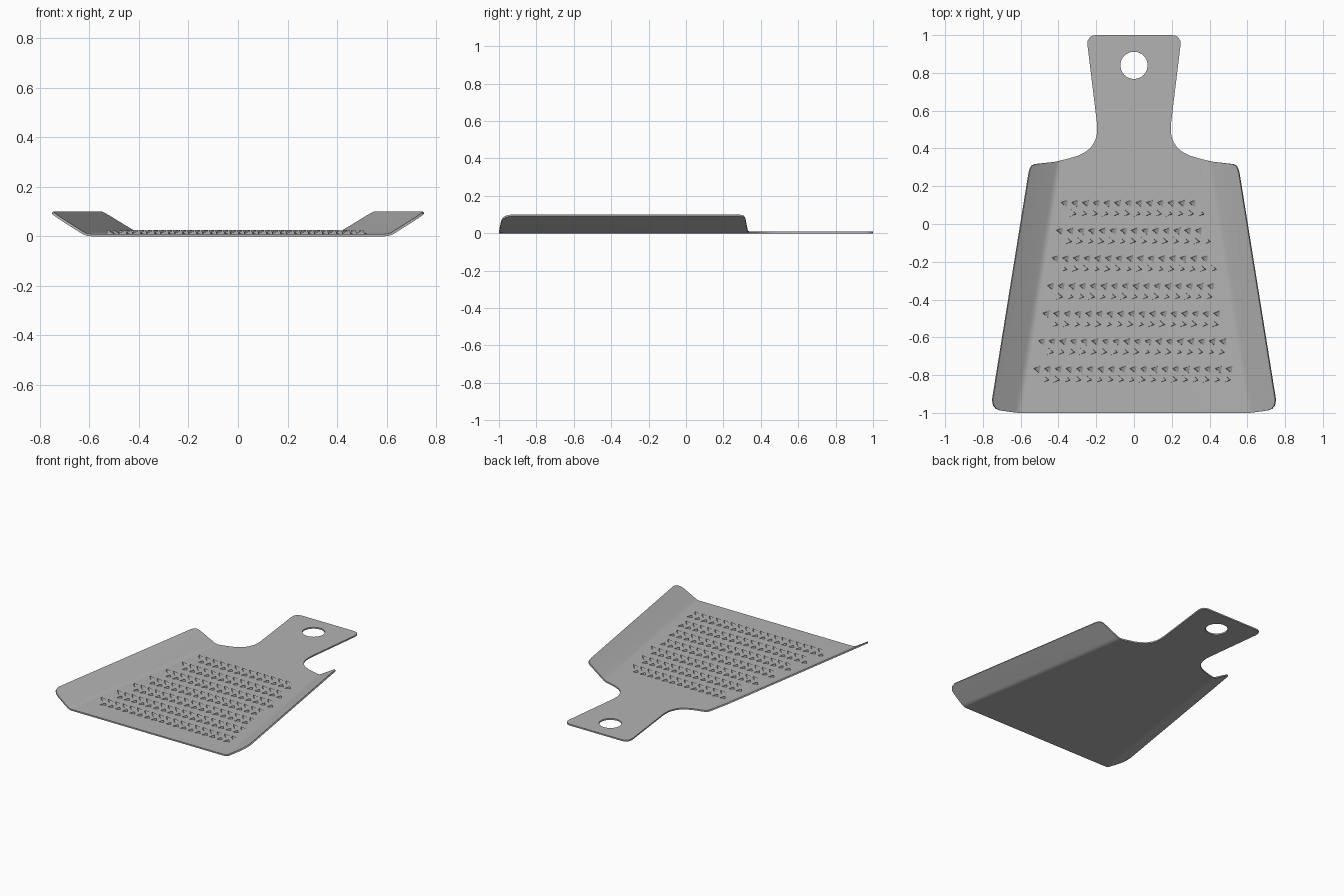
import bpy, bmesh, math
from mathutils import Vector

if "Cube" in bpy.data.objects:
    bpy.data.objects.remove(bpy.data.objects["Cube"])

THICK = 0.01
TILT = 0.16      # how quickly the sides narrow towards the handle
SLOPE = 0.62     # rise of the folded side wings
BEND = 0.02      # half width of the rounded fold


def material(name, value):
    m = bpy.data.materials.new(name)
    m.diffuse_color = (value, value, value, 1)
    m.use_nodes = True
    m.node_tree.nodes["Principled BSDF"].inputs["Base Color"].default_value = m.diffuse_color
    return m


steel = material("brushed steel", 0.45)
tooth_steel = material("tooth steel", 0.45)


def make_object(name, bm, mat):
    me = bpy.data.meshes.new(name)
    bm.to_mesh(me)
    bm.free()
    me.materials.append(mat)
    ob = bpy.data.objects.new(name, me)
    bpy.context.collection.objects.link(ob)
    return ob


def fold_x(y):
    return 0.614 - TILT * (y + 1)


def wing_height(u):
    """Height at distance u outside the fold, with a rounded bend."""
    if u <= -BEND:
        return 0
    if u >= BEND:
        return SLOPE * u
    return SLOPE * (u + BEND) ** 2 / (4 * BEND)


# Sheet outline: right half, mirrored to the left
half = [(0.61, -1), (0.66, -0.994), (0.71, -0.987), (0.733, -0.978), (0.747, -0.96),
        (0.752, -0.93), (0.56, 0.265), (0.554, 0.29), (0.545, 0.308), (0.528, 0.317),
        (0.42, 0.329), (0.36, 0.343), (0.30, 0.36), (0.26, 0.379), (0.23, 0.403),
        (0.21, 0.433), (0.198, 0.465), (0.195, 0.50), (0.197, 0.54),
        (0.246, 0.945), (0.245, 0.97), (0.235, 0.988), (0.22, 0.997), (0.20, 1)]
outline = half + [(-x, y) for x, y in reversed(half)]
hole = [(0.072 * math.cos(a), 0.84 + 0.072 * math.sin(a))
        for a in (i * math.tau / 40 for i in range(40))]

bm = bmesh.new()
for loop in (outline, hole):
    vs = [bm.verts.new((x, y, 0)) for x, y in loop]
    for i, v in enumerate(vs):
        bm.edges.new((v, vs[i - 1]))
bmesh.ops.triangle_fill(bm, use_beauty=True, edges=bm.edges[:], normal=(0, 0, 1))

# Cut the fold lines on both sides, then raise the wings
for side in (-1, 1):
    for k in range(-3, 4):
        bmesh.ops.bisect_plane(
            bm, geom=bm.verts[:] + bm.edges[:] + bm.faces[:], dist=1e-5,
            plane_co=(side * (fold_x(0) + BEND * k / 3), 0, 0),
            plane_no=(side, TILT, 0))
for v in bm.verts:
    if v.co.y < 0.4:
        v.co.z = wing_height(abs(v.co.x) - fold_x(v.co.y))
bm.normal_update()
for f in bm.faces:
    if f.normal.z < 0:
        f.normal_flip()
bmesh.ops.dissolve_limit(bm, angle_limit=0.01, verts=bm.verts[:], edges=bm.edges[:])
bmesh.ops.triangulate(bm, faces=[f for f in bm.faces if len(f.verts) > 4])
sheet = make_object("grater_sheet", bm, steel)
mod = sheet.modifiers.new("thickness", 'SOLIDIFY')
mod.thickness = THICK
mod.offset = 1
bpy.context.view_layer.objects.active = sheet
sheet.select_set(True)
bpy.ops.object.modifier_apply(modifier=mod.name)
bpy.ops.object.shade_smooth_by_angle(angle=math.radians(30))


# Teeth: small leaning three-sided spikes in paired, staggered rows
def add_tooth(bm, x, y, heading):
    r = 0.025
    base = [bm.verts.new((x + r * math.cos(heading + i * math.tau / 3),
                          y + r * math.sin(heading + i * math.tau / 3), THICK - 0.002))
            for i in range(3)]
    tip = bm.verts.new((x + 0.02 * math.cos(heading), y + 0.02 * math.sin(heading), 0.026))
    bm.faces.new(base[::-1])
    for i in range(3):
        bm.faces.new((base[i], base[(i + 1) % 3], tip))


bm = bmesh.new()
STEP = 0.0565
for row in range(7):
    y = 0.11 - 0.1465 * row
    x0 = -0.363 - 0.024 * row
    upper = 13 + row
    lower = upper if row < 3 else upper - 1
    for i in range(upper):
        add_tooth(bm, x0 + STEP * i, y, math.radians(170))
    for i in range(lower):
        add_tooth(bm, x0 + 0.034 + STEP * i, y - 0.053, math.radians(-10))
make_object("grating_teeth", bm, tooth_steel)
